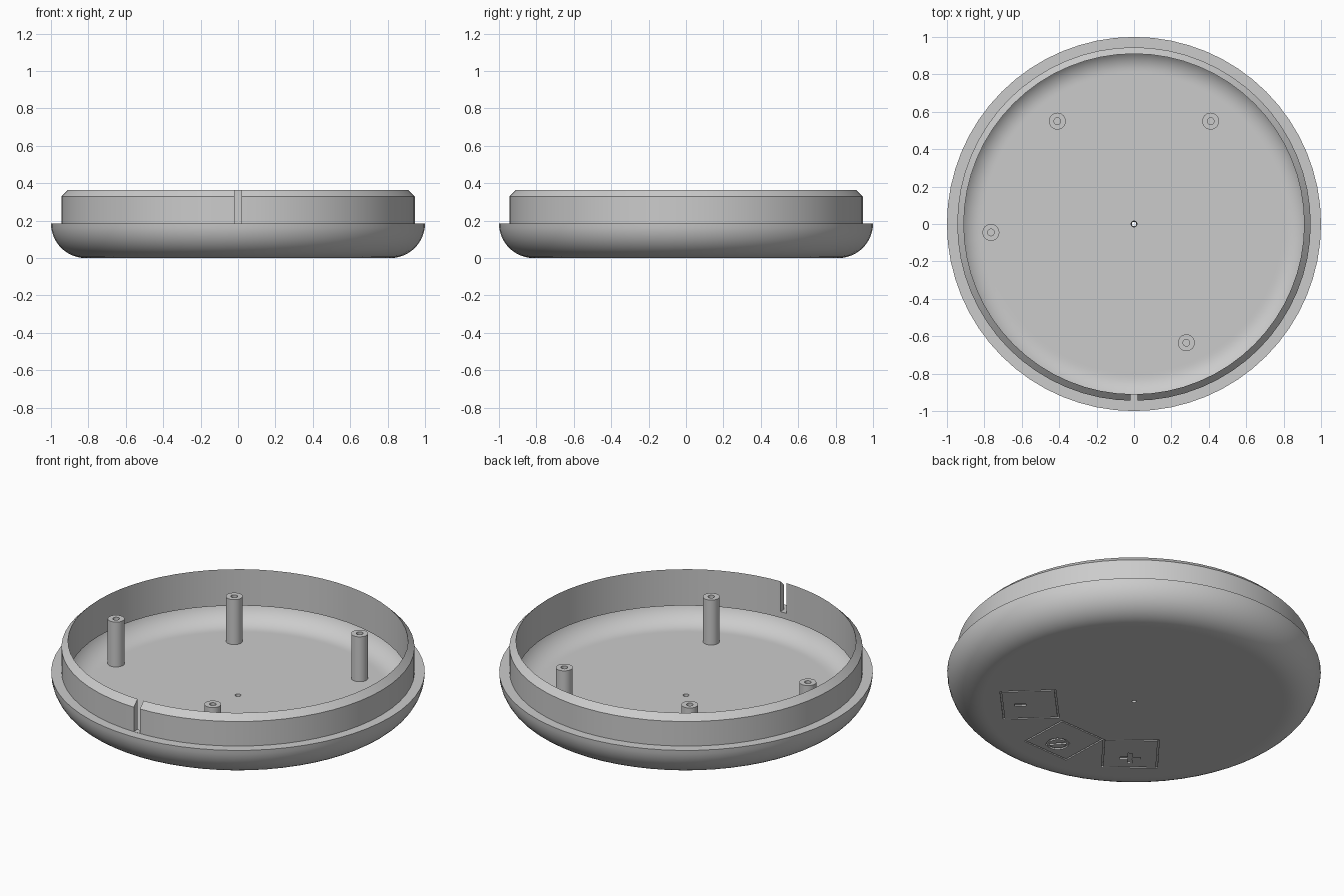
import bpy
import bmesh
from math import sin, cos, pi, radians, sqrt
from mathutils import Vector, Matrix

old = bpy.data.objects.get("Cube")
if old:
    bpy.data.objects.remove(old)

grey = bpy.data.materials.new("plain_grey")
grey.use_nodes = True
colour = (0.6, 0.6, 0.6, 1)
grey.diffuse_color = colour
grey.node_tree.nodes["Principled BSDF"].inputs["Base Color"].default_value = colour


def make_object(name, bm, matrix=Matrix()):
    bmesh.ops.remove_doubles(bm, verts=bm.verts, dist=1e-5)
    bmesh.ops.recalc_face_normals(bm, faces=bm.faces)
    bm.transform(matrix)
    mesh = bpy.data.meshes.new(name)
    bm.to_mesh(mesh)
    bm.free()
    mesh.materials.append(grey)
    obj = bpy.data.objects.new(name, mesh)
    bpy.context.collection.objects.link(obj)
    return obj


def lathe(name, profile, segments, closed=True, start=0.0, matrix=Matrix()):
    """Turn a (radius, height) profile around the z axis."""
    bm = bmesh.new()
    rings = []
    for s in range(segments):
        a = start + 2 * pi * s / segments
        rings.append([bm.verts.new((r * cos(a), r * sin(a), z)) for r, z in profile])
    count = len(profile)
    for s in range(segments):
        a, b = rings[s], rings[(s + 1) % segments]
        for i in range(count if closed else count - 1):
            j = (i + 1) % count
            bm.faces.new((a[i], b[i], b[j], a[j]))
    return make_object(name, bm, matrix)


def box(name, size, centre, matrix=Matrix()):
    bm = bmesh.new()
    bmesh.ops.create_cube(bm, size=1)
    bm.transform(Matrix.Translation(centre) @ Matrix.Diagonal((*size, 1)))
    return make_object(name, bm, matrix)


def select(obj):
    bpy.ops.object.select_all(action='DESELECT')
    obj.select_set(True)
    bpy.context.view_layer.objects.active = obj


def cut(target, cutter):
    cutter.hide_render = True
    mod = target.modifiers.new("cut", 'BOOLEAN')
    mod.operation = 'DIFFERENCE'
    mod.solver = 'EXACT'
    mod.object = cutter
    select(target)
    bpy.ops.object.modifier_apply(modifier=mod.name)
    bpy.data.objects.remove(cutter)


def smooth(obj):
    select(obj)
    bpy.ops.object.shade_smooth_by_angle(angle=radians(30))


# Round shell: flat base, curved side, ledge, chamfered lip, hollow inside
BEND, RIM, FLOOR = 0.815, 0.185, 0.045


def arc(radius, first, last, steps):
    angles = [radians(first + (last - first) * i / steps) for i in range(steps + 1)]
    return [(BEND + radius * cos(a), RIM + radius * sin(a)) for a in angles]


profile = [(0.012, 0), (0.80, 0)]
profile += arc(RIM, -90, 0, 12)
profile += [(0.945, RIM), (0.945, 0.33), (0.91, 0.365), (0.91, 0.15)]
profile += arc(RIM - FLOOR, -14.5, -90, 9)
profile += [(0.80, FLOOR), (0.016, FLOOR)]
shell = lathe("round_shell", profile, 64)

# Slot through the lip at the front
cut(shell, box("slot_cutter", (0.04, 0.2, 0.3), (0, -0.93, RIM + 0.151)))


# Engraved square button marks under the base
def groove_ring(name, radius, width, segments, start, matrix):
    inner = radius - width
    section = [(inner, -0.01), (radius, -0.01), (radius, 0.008), (inner, 0.008)]
    return lathe(name, section, segments, True, start, matrix)


def bar(length, width, matrix, turn=0):
    return box("bar_cutter", (length, width, 0.018), (0, 0, -0.001),
               matrix @ Matrix.Rotation(radians(turn), 4, 'Z'))


for kind, angle in (("minus", -43.5), ("power", -88), ("plus", -128)):
    place = Matrix.Rotation(radians(angle), 4, 'Z') @ Matrix.Translation((0.56, 0, 0))
    symbol = place @ Matrix.Translation((0.05, 0, 0))
    cut(shell, groove_ring("frame_cutter", 0.15 * sqrt(2), 0.012, 4, pi / 4, place))
    if kind == "minus":
        cut(shell, bar(0.06, 0.025, symbol))
    elif kind == "plus":
        cut(shell, bar(0.11, 0.025, symbol))
        cut(shell, bar(0.11, 0.025, symbol, 90))
    else:
        cut(shell, groove_ring("circle_cutter", 0.06, 0.014, 24, 0, symbol))
        cut(shell, bar(0.13, 0.014, symbol, 40))
smooth(shell)

# Hollow screw posts standing on the floor
post_profile = [(0, 0.06), (0.018, 0.06), (0.018, 0.31), (0.045, 0.31), (0.045, 0.04), (0, 0.04)]
spots = [(-0.41, 0.55), (0.41, 0.55), (-0.765, -0.045), (0.28, -0.635)]
for number, (x, y) in enumerate(spots, 1):
    post = lathe(f"screw_post_{number}", post_profile, 32, closed=False,
                 matrix=Matrix.Translation(Vector((x, y, 0))))
    smooth(post)
